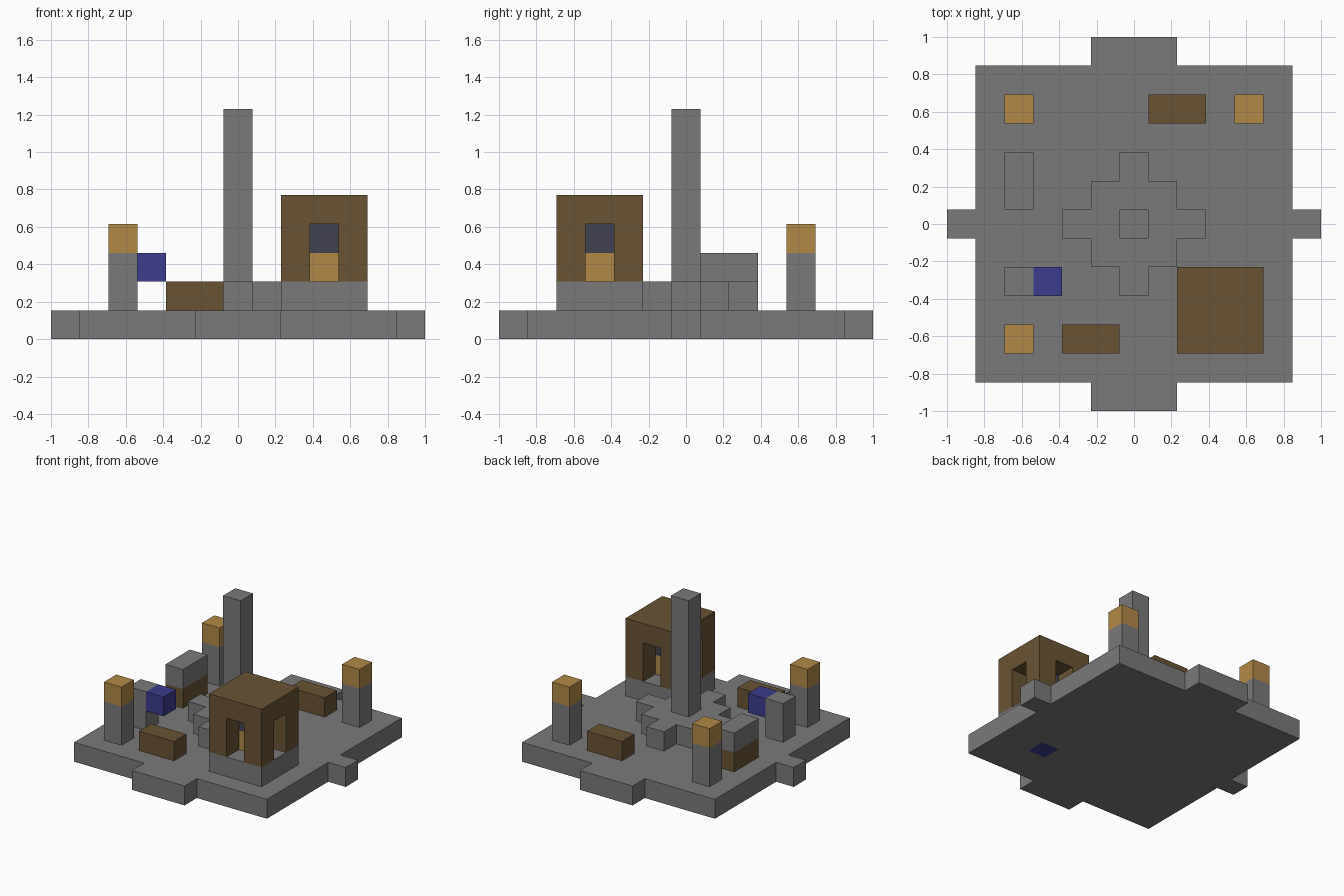
import bpy
import bmesh
from mathutils import Vector

if "Cube" in bpy.data.objects:
    bpy.data.objects.remove(bpy.data.objects["Cube"], do_unlink=True)

U = 2 / 13  # size of one block


def material(name, r, g, b):
    m = bpy.data.materials.new(name)
    m.use_nodes = True
    m.diffuse_color = (r, g, b, 1)
    m.node_tree.nodes["Principled BSDF"].inputs["Base Color"].default_value = (r, g, b, 1)
    return m


STONE = material("stone grey", 0.195, 0.195, 0.195)
WOOD = material("dark wood", 0.144, 0.087, 0.034)
GOLD = material("lamp gold", 0.445, 0.25, 0.061)
BLUE = material("deep blue", 0.045, 0.045, 0.27)
SLATE = material("dark slate", 0.054, 0.054, 0.084)


def finish(name, bm, mats):
    mesh = bpy.data.meshes.new(name)
    bm.to_mesh(mesh)
    bm.free()
    for m in mats:
        mesh.materials.append(m)
    obj = bpy.data.objects.new(name, mesh)
    bpy.context.collection.objects.link(obj)
    return obj


def box(name, x, y, z, mat, size=(1, 1, 1)):
    """Box centred on block x, y, with its underside at layer z."""
    bm = bmesh.new()
    bmesh.ops.create_cube(bm, size=1)
    for v in bm.verts:
        v.co = Vector((x + v.co.x * size[0], y + v.co.y * size[1],
                       z + (v.co.z + 0.5) * size[2])) * U
    return finish(name, bm, [mat])


def slab(name, inside, z, height, mats, paint=lambda x, y: 0):
    """Extrude every block of a plan for which inside(x, y) is true."""
    bm = bmesh.new()
    bmesh.ops.create_grid(bm, x_segments=13, y_segments=13, size=6.5)
    for f in bm.faces:
        f.material_index = paint(*f.calc_center_median().xy)
    outside = [f for f in bm.faces if not inside(*f.calc_center_median().xy)]
    bmesh.ops.delete(bm, geom=outside, context="FACES")
    ext = bmesh.ops.extrude_face_region(bm, geom=bm.faces[:], use_keep_orig=True)
    top = [g for g in ext["geom"] if isinstance(g, bmesh.types.BMVert)]
    bmesh.ops.translate(bm, verts=top, vec=(0, 0, height))
    # Only the underside keeps the painted block
    for f in bm.faces:
        if f.calc_center_median().z > 0.1:
            f.material_index = 0
    bmesh.ops.recalc_face_normals(bm, faces=bm.faces[:])
    bmesh.ops.dissolve_limit(bm, angle_limit=0.01, verts=bm.verts[:],
                             edges=bm.edges[:], delimit={"MATERIAL"})
    for v in bm.verts:
        v.co = (v.co + Vector((0, 0, z))) * U
    return finish(name, bm, mats)


# Base with wide front and back tabs, narrow side tabs and a blue block below
def base_plan(x, y):
    return (max(abs(x), abs(y)) < 5.5) or abs(x) < 1.5 or abs(y) < 0.5


slab("base", base_plan, 0, 1, [STONE, BLUE],
     lambda x, y: int(abs(x - 3) < 0.5 and abs(y + 3) < 0.5))

# Stepped cross and tall pillar in the middle
slab("centre_plinth",
     lambda x, y: max(abs(x), abs(y)) < 1.5 or (min(abs(x), abs(y)) < 0.5
                                                and abs(x) + abs(y) < 2.5),
     1, 1, [STONE])
box("centre_pillar", 0, 0, 2, STONE, (1, 1, 6))

# Lamp posts on three corners
for label, x, y in (("front_right", -4, -4), ("back_right", -4, 4), ("back_left", 4, 4)):
    box(label + "_post", x, y, 1, STONE, (1, 1, 2))
    box(label + "_lamp", x, y, 3, GOLD)

# Wooden benches
box("front_bench", -1.5, -4, 1, WOOD, (2, 1, 1))
box("back_bench", 1.5, 4, 1, WOOD, (2, 1, 1))

# Counter with stone top
box("counter_body", -4, 1.5, 1, WOOD, (1, 2, 1))
box("counter_top", -4, 1.5, 2, STONE, (1, 2, 1))

# Stand carrying a blue block on its side
box("blue_block_stand", -4, -2, 1, STONE, (1, 1, 2))
box("blue_block", -3, -2, 2, BLUE)

# Hut with an opening on each side and a lantern inside
box("hut_floor", 3, -3, 1, STONE, (3, 3, 1))
slab("hut_corner_posts", lambda x, y: abs(abs(x - 3) - 1) < 0.5 and abs(abs(y + 3) - 1) < 0.5,
     2, 2, [WOOD])
box("hut_roof", 3, -3, 4, WOOD, (3, 3, 1))
box("hut_lantern", 3, -3, 2, GOLD)
box("hut_lantern_cap", 3, -3, 3, SLATE)
